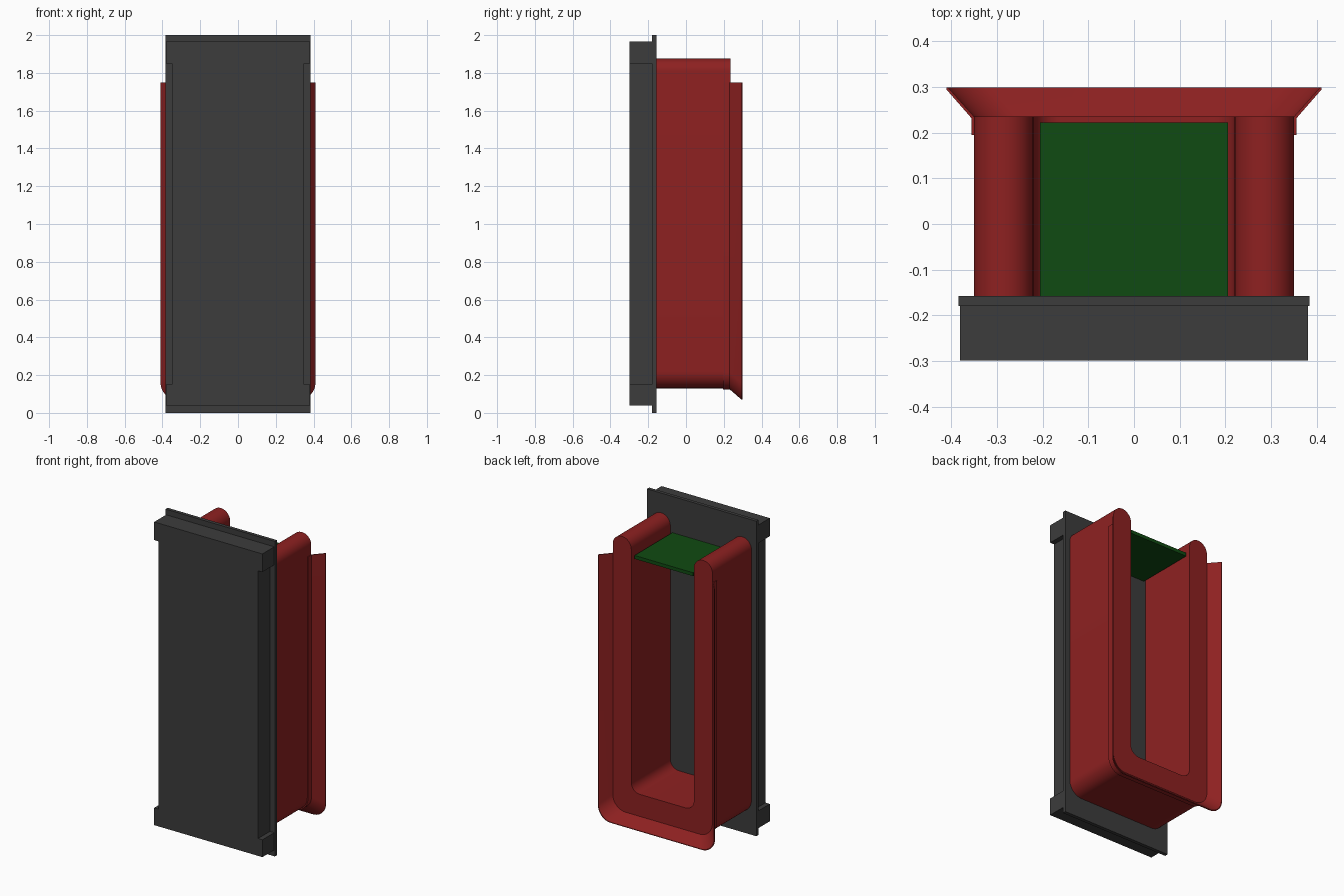
import bpy, bmesh
from math import pi, sin, cos, radians

if "Cube" in bpy.data.objects:
    bpy.data.objects.remove(bpy.data.objects["Cube"])

RED, GREEN, GREY = (0.27, 0.015, 0.015, 1), (0.005, 0.07, 0.006, 1), (0.045, 0.045, 0.045, 1)


def material(name, color):
    m = bpy.data.materials.new(name)
    m.diffuse_color = color
    m.use_nodes = True
    m.node_tree.nodes["Principled BSDF"].inputs["Base Color"].default_value = m.diffuse_color
    return m


MATS = {"red": material("red", RED), "green": material("green", GREEN),
        "dark_grey": material("dark_grey", GREY)}


def finish(name, bm, mat, smooth=False):
    bmesh.ops.recalc_face_normals(bm, faces=bm.faces[:])
    me = bpy.data.meshes.new(name)
    bm.to_mesh(me)
    bm.free()
    ob = bpy.data.objects.new(name, me)
    bpy.context.collection.objects.link(ob)
    me.materials.append(MATS[mat])
    if smooth:
        bpy.ops.object.select_all(action='DESELECT')
        ob.select_set(True)
        bpy.context.view_layer.objects.active = ob
        bpy.ops.object.shade_smooth_by_angle(angle=radians(30))
    return ob


def prism(name, outline, y0, y1, mat, smooth=False):
    """Extrude an (x, z) outline along y."""
    bm = bmesh.new()
    face = bm.faces.new([bm.verts.new((x, y0, z)) for x, z in outline])
    ext = bmesh.ops.extrude_face_region(bm, geom=[face])
    verts = [g for g in ext["geom"] if isinstance(g, bmesh.types.BMVert)]
    bmesh.ops.translate(bm, verts=verts, vec=(0, y1 - y0, 0))
    return finish(name, bm, mat, smooth)


def rect(w, z0, z1):
    return [(-w, z0), (w, z0), (w, z1), (-w, z1)]


def arc(cx, cz, r, a0, a1, n=12):
    return [(cx + r * cos(a0 + (a1 - a0) * i / n), cz + r * sin(a0 + (a1 - a0) * i / n))
            for i in range(n + 1)]


def u_path(w, bottom, top, r):
    """Open U from top left, round the bottom, to top right."""
    return ([(-w, top)] + arc(-w + r, bottom + r, r, pi, 1.5 * pi)
            + arc(w - r, bottom + r, r, 1.5 * pi, 2 * pi) + [(w, top)])


# Back plate of the panel and the I-shaped front panel
prism("back_plate", rect(0.384, 0, 2), -0.179, -0.157, "dark_grey")
half = [(0.38, 0.04), (0.38, 0.15), (0.35, 0.15), (0.35, 1.85), (0.38, 1.85), (0.38, 1.965)]
prism("front_panel", half + [(-x, z) for x, z in reversed(half)], -0.298, -0.179, "dark_grey")

# Thick U-shaped frame with rounded leg tops
R = 0.065
outline = u_path(0.35, 0.13, 1.81, 0.09)
outline += arc(0.285, 1.81, R, 0, pi, 20)[1:]
outline += u_path(0.22, 0.27, 1.81, 0.06)[::-1][1:]
outline += arc(-0.285, 1.81, R, 0, pi, 20)[1:-1]
prism("u_frame", outline, -0.157, 0.235, "red", True)

# Flared flange swept round the outside of the frame: (y, outward offset)
profile = [(0.195, 0.0), (0.195, 0.005), (0.231, 0.005), (0.294, 0.06),
           (0.298, 0.06), (0.298, 0.056), (0.235, 0.0)]
bm = bmesh.new()
rows = [[bm.verts.new((x, y, z)) for x, z in u_path(0.35 + d, 0.13 - d, 1.75, 0.09)]
        for y, d in profile]
for a, b in zip(rows, rows[1:] + rows[:1]):
    for i in range(len(a) - 1):
        bm.faces.new((a[i], a[i + 1], b[i + 1], b[i]))
for end in (0, -1):
    bm.faces.new([row[end] for row in rows])
finish("flared_flange", bm, "red", True)

# Thin shelf between the leg tops
prism("top_shelf", rect(0.206, 1.748, 1.77), -0.157, 0.222, "green")
